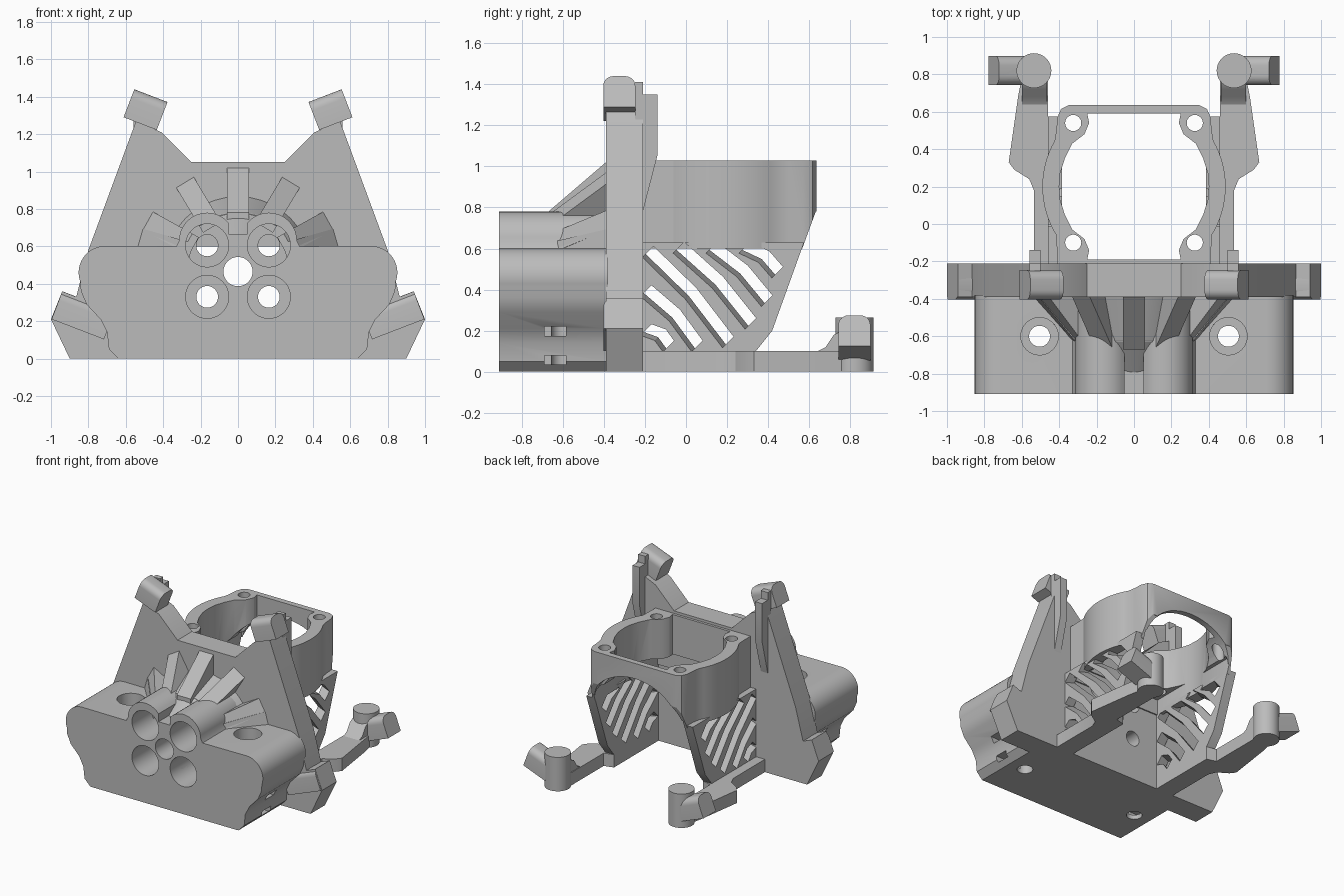
import bpy, bmesh
from math import sin, cos, radians
from mathutils import Matrix, Vector

if "Cube" in bpy.data.objects:
    bpy.data.objects.remove(bpy.data.objects["Cube"], do_unlink=True)

grey = bpy.data.materials.new("plain_grey")
grey.use_nodes = True
grey.diffuse_color = (0.5, 0.5, 0.5, 1)
grey.node_tree.nodes["Principled BSDF"].inputs["Base Color"].default_value = grey.diffuse_color

PLACE = {"X": lambda a, b, d: (d, a, b),
         "Y": lambda a, b, d: (a, d, b),
         "Z": lambda a, b, d: (a, b, d)}


def finish(name, bm, mirror=False, matrix=None):
    """Turn a bmesh into an object, optionally moved and mirrored over x."""
    if matrix:
        bm.transform(matrix)
    bmesh.ops.recalc_face_normals(bm, faces=bm.faces)
    if mirror:
        made = bmesh.ops.duplicate(bm, geom=bm.verts[:] + bm.edges[:] + bm.faces[:])["geom"]
        for v in made:
            if isinstance(v, bmesh.types.BMVert):
                v.co.x *= -1
        bmesh.ops.reverse_faces(bm, faces=[f for f in made if isinstance(f, bmesh.types.BMFace)])
    mesh = bpy.data.meshes.new(name)
    bm.to_mesh(mesh)
    bm.free()
    mesh.materials.append(grey)
    ob = bpy.data.objects.new(name, mesh)
    bpy.context.collection.objects.link(ob)
    return ob


def prism(name, pts, axis, d0, d1, mirror=False, matrix=None, shift=(0, 0)):
    """Extrude a 2D outline along an axis; shift slants the far end."""
    bm = bmesh.new()
    put = PLACE[axis]
    near = [bm.verts.new(put(a, b, d0)) for a, b in pts]
    far = [bm.verts.new(put(a + shift[0], b + shift[1], d1)) for a, b in pts]
    bm.faces.new(near)
    bm.faces.new(far[::-1])
    for i in range(len(pts)):
        j = (i + 1) % len(pts)
        bm.faces.new((near[i], far[i], far[j], near[j]))
    return finish(name, bm, mirror, matrix)


def rod(name, p0, p1, r0, r1=None, mirror=False):
    """Cylinder or cone between two points."""
    p0, p1 = Vector(p0), Vector(p1)
    bm = bmesh.new()
    bmesh.ops.create_cone(bm, cap_ends=True, segments=40, radius1=r0,
                          radius2=r0 if r1 is None else r1, depth=(p1 - p0).length)
    turn = (p1 - p0).to_track_quat("Z", "Y").to_matrix().to_4x4()
    return finish(name, bm, mirror, Matrix.Translation((p0 + p1) / 2) @ turn)


def cut(targets, *cutters):
    for cutter in cutters:
        for ob in targets:
            mod = ob.modifiers.new("cut", "BOOLEAN")
            mod.operation, mod.solver, mod.object = "DIFFERENCE", "EXACT", cutter
            bpy.context.view_layer.objects.active = ob
            bpy.ops.object.modifier_apply(modifier=mod.name)
        bpy.data.objects.remove(cutter, do_unlink=True)


def arc(cx, cy, r, a0, a1, n=14, ry=None):
    steps = [radians(a0 + (a1 - a0) * i / n) for i in range(n + 1)]
    return [(cx + r * cos(t), cy + (ry or r) * sin(t)) for t in steps]


def both(half):
    """Complete a right-hand outline with its mirror image."""
    return half + [(-x, y) for x, y in reversed(half)]


def rect(a0, b0, a1, b1):
    return [(a0, b0), (a1, b0), (a1, b1), (a0, b1)]


# Front block with rounded ears and two raised bosses
block = prism("front_block", both(
    [(.64, 0), (.69, .05), (.7, .14), (.735, .21), (.81, .29), (.84, .36)]
    + arc(.71, .46, .142, -20, 90) + [(.33, .6)]
    + arc(.165, .63, .15, 0, 140) + [(.05, .665)]), "Y", -.91, -.38)

# Tall back plate with two horns
plate = prism("main_plate", both(
    [(.9, 0), (1, .21), (.94, .36), (.865, .33), (.8, .58), (.545, 1.27),
     (.41, 1.21), (.25, 1.05)]), "Y", -.39, -.21)
prism("horn_spine", [(-.24, .78), (-.21, .78), (-.14, 1.05), (-.14, 1.35), (-.21, 1.35),
                     (-.21, 1.41), (-.25, 1.41)], "X", .5, .56, True)

# Dome behind the bosses, stepped down towards the front
dome = rod("dome", (0, -.63, .47), (0, -.38, .47), .31, .4)
rod("dome_nose", (0, -.8, .47), (0, -.62, .47), .19, .315)
bosses_hidden = bpy.data.objects["dome_nose"]

# Fan of radial ribs over the dome
RIB = [(-.67, .31), (-.39, .55), (-.36, .55), (-.36, .34), (-.67, .27)]
for angle, half in ((0, .06), (31, .055), (-31, .055), (61, .055), (-61, .055), (74, .075), (-74, .075)):
    prism("fan_rib", RIB, "X", -half, half,
          matrix=Matrix.Translation((0, 0, .47)) @ Matrix.Rotation(radians(angle), 4, "Y"))

# Bolt holes and hollow throat
front_parts = [block, plate, dome, bosses_hidden]
cut([block, plate, dome], rod("throat", (0, -.45, .47), (0, -.2, .47), .28, .365))
for z in (.605, .33):
    cut(front_parts, rod("bore", (.165, -.93, z), (.165, -.5, z), .115, mirror=True),
        rod("bolt", (.165, -.93, z), (.165, -.15, z), .058, mirror=True))
cut(front_parts, rod("centre_bore", (0, -.93, .465), (0, -.15, .465), .078))
cut([block], rod("ear_hole", (.71, -.93, .46), (.71, -.385, .46), .093, mirror=True),
    rod("drop_hole", (.505, -.6, -.1), (.505, -.6, .9), .056, mirror=True),
    rod("drop_bore", (.505, -.6, .35), (.505, -.6, .9), .1, mirror=True),
    prism("nut_slot", rect(-.69, .175, -.585, .22), "X", .5, .95, True),
    prism("low_slot", rect(-.69, .035, -.585, .08), "X", .5, .95, True))

# Duct: ring with four screw corners, arched open at the back
outer = both([(.41, -.215), (.415, -.06)] + arc(0, .2, .49, -30, 30)
             + [(.415, .5), (.41, .57), (.39, .615), (.35, .635)])
quarter = [(.4, .2), (.395, .27), (.37, .35), (.33, .43), (.265, .48), (.24, .54), (.25, .59)]
inner = both([(x, .4 - y) for x, y in reversed(quarter[1:])] + quarter)
duct = prism("duct_ring", outer, "Z", .6, 1.03)
slope = [(.632, .78), (.42, .2), (.34, .1), (.34, -.1), (1, -.1), (1, .78)]
cut([duct], prism("duct_bore", inner, "Z", .5, 1.2),
    prism("lower_room", rect(-.385, -.2, .385, .59), "Z", .5, .72),
    prism("back_slope", slope, "X", -1, 1),
    prism("arch", arc(0, .6, .385, 0, 360, 48, .31)[:-1], "Y", .3, .8))
for y in (.54, -.1):
    cut([duct], rod("screw_hole", (.325, y, .5), (.325, y, 1.2), .043, mirror=True))

# Louvred side panels under the ring
panel = prism("louvre_panel", [(-.215, 0), (-.215, .63), (.575, .63), (.42, .2),
                               (.34, .1), (.34, 0)], "X", .385, .46, True)
for (y0, z0), (y1, z1) in (((.28, .6), (.44, .48)), ((.12, .6), (.39, .34)), ((-.04, .6), (.31, .23)),
                           ((-.19, .58), (.2, .14)), ((-.2, .39), (.05, .12)), ((-.2, .2), (-.09, .12))):
    ym, zm, w = (y0 + y1) / 2 + .015, (z0 + z1) / 2 + .015, .027
    cut([panel], prism("slit", [(y0 - w, z0 - w), (ym - w, zm - w), (y1 - w, z1 - w),
                                (y1 + w, z1 + w), (ym + w, zm + w), (y0 + w, z0 + w)],
                       "X", .48, .365, True, shift=(.025, .025)))

# Base arms reaching back to the mounting posts
prism("base_arm", [(.385, -.22), (.535, -.22), (.535, .18), (.56, .24), (.64, .29), (.67, .33),
                   (.62, .68), (.6, .78), (.46, .78), (.46, .36), (.385, .34)], "Z", 0, .1, True)
flare = prism("arm_flare", [(.62, 0), (.62, .09), (.68, .12), (.72, .18), (.78, .21), (.78, 0)],
              "X", .465, .6, True)
post = rod("rear_post", (.535, .82, 0), (.535, .82, .265), .093, mirror=True)

# Tilted, rounded mounting tabs: face centre and length
TILT = radians(21)
AXIS = Vector((cos(TILT), 0, sin(TILT)))
profile = [(-.078, -.08), (.078, -.08)] + arc(.028, .03, .05, 0, 90, 6) + arc(-.028, .03, .05, 90, 180, 6)
for name, face, length, extra in (("horn_tab", (.583, -.325, 1.365), .19, []),
                                  ("corner_tab", (.968, -.325, .285), .3, [plate]),
                                  ("rear_tab", (.75, .82, .2), .2, [])):
    place = Matrix.Translation(face) @ Matrix.Rotation(-TILT, 4, "Y")
    tab = prism(name, profile, "X", -length, 0, True, place)
    hole = rod("tab_hole", Vector(face) + AXIS * .1, Vector(face) - AXIS * min(length, .2) * .9,
               .045, mirror=True)
    cut([tab] + extra, hole)

# Vertical holes through the posts
rear = [post, flare, tab, bpy.data.objects["base_arm"]]
cut(rear, rod("post_hole", (.535, .82, -.1), (.535, .82, .5), .057, mirror=True),
    rod("post_bore", (.535, .82, .2), (.535, .82, .5), .07, mirror=True))

# Smooth the round surfaces, keep corners crisp
bpy.ops.object.select_all(action="DESELECT")
for ob in bpy.context.collection.objects:
    if ob.type == "MESH" and grey.name in ob.data.materials:
        ob.select_set(True)
        bpy.context.view_layer.objects.active = ob
bpy.ops.object.shade_smooth_by_angle(angle=radians(30))
